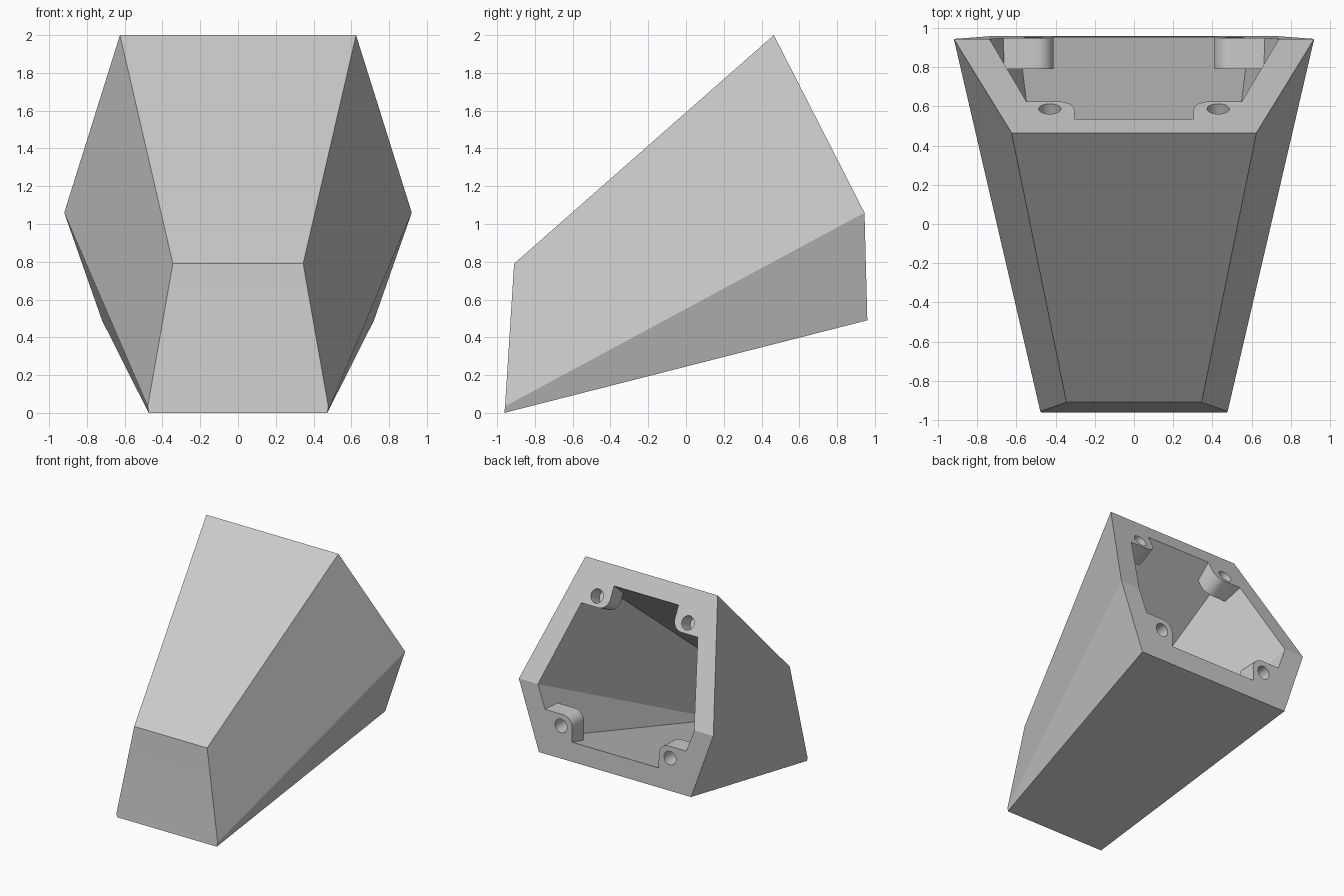
import bpy, bmesh, math
from mathutils import Vector

if "Cube" in bpy.data.objects:
    bpy.data.objects.remove(bpy.data.objects["Cube"])

grey = bpy.data.materials.new("light_grey")
grey.diffuse_color = (0.6, 0.6, 0.6, 1)
grey.use_nodes = True
grey.node_tree.nodes["Principled BSDF"].inputs["Base Color"].default_value = grey.diffuse_color


def make_object(name, bm):
    bmesh.ops.recalc_face_normals(bm, faces=bm.faces)
    mesh = bpy.data.meshes.new(name)
    bm.to_mesh(mesh)
    bm.free()
    mesh.materials.append(grey)
    ob = bpy.data.objects.new(name, mesh)
    bpy.context.collection.objects.link(ob)
    return ob


def loft(name, back, front, extend=0.0):
    """Mirrored six-sided shell from right-hand corners (top, middle, low)."""
    back = [Vector(p) for p in back]
    front = [Vector(p) for p in front]
    back = [b + (b - f) * extend for b, f in zip(back, front)]
    bm = bmesh.new()
    rings = []
    for half in (back, front):
        right = [bm.verts.new(p) for p in half]
        left = [bm.verts.new((-p.x, p.y, p.z)) for p in reversed(half)]
        rings.append(right + left)
    a, b = rings
    for i in range(6):
        j = (i + 1) % 6
        bm.faces.new((a[i], a[j], b[j], b[i]))
    for r in rings:
        bm.faces.new((r[0], r[1], r[4], r[5]))
        bm.faces.new((r[1], r[2], r[3], r[4]))
    return make_object(name, bm)


def prism(name, outline, place, normal, inner, outer):
    """Extrude a (u, v) outline along a face normal."""
    bm = bmesh.new()
    lo = [bm.verts.new(place(u, v) - normal * inner) for u, v in outline]
    hi = [bm.verts.new(place(u, v) + normal * outer) for u, v in outline]
    bm.faces.new(lo)
    bm.faces.new(hi)
    n = len(outline)
    for i in range(n):
        j = (i + 1) % n
        bm.faces.new((lo[i], lo[j], hi[j], hi[i]))
    return make_object(name, bm)


def cut(target, cutter):
    mod = target.modifiers.new("cut", 'BOOLEAN')
    mod.operation = 'DIFFERENCE'
    mod.solver = 'EXACT'
    mod.object = cutter
    bpy.context.view_layer.objects.active = target
    bpy.ops.object.modifier_apply(modifier=mod.name)
    bpy.data.objects.remove(cutter)


# Outer tapered body
body = loft("housing",
            [(0.625, 0.465, 2.0), (0.92, 0.945, 1.06), (0.72, 0.96, 0.49)],
            [(0.345, -0.91, 0.79), (0.478, -0.958, 0.035), (0.473, -0.962, 0)])

# Hollow interior, open at the back
cavity = loft("cavity",
              [(0.497, 0.537, 1.86), (0.74, 0.945, 1.06), (0.59, 0.956, 0.655)],
              [(0.27, -0.80, 0.72), (0.375, -0.83, 0.20), (0.37, -0.83, 0.17)],
              extend=0.05)

# Screw bosses left standing in the cavity corners, each with a blind hole
# (origin, in-face direction, face normal, inner edge, height, hole u, hole v)
faces = [
    (Vector((0, 0.465, 2.0)), Vector((0, 0.48, -0.94)), Vector((0, 0.94, 0.48)),
     0.305, 0.355, 0.43, 0.27),
    (Vector((0, 0.96, 0.49)), Vector((0, -0.015, 0.57)), Vector((0, 0.57, 0.015)),
     0.41, 0.375, 0.515, 0.275),
]
holes = []
r = 0.09
for origin, along, normal, edge, height, hu, hv in faces:
    along.normalize()
    normal.normalize()
    for side in (1, -1):
        def place(u, v):
            return origin + Vector((side * u, 0, 0)) + along * v
        outline = [(1.2, height), (1.2, -0.4), (edge, -0.4)]
        for k in range(9):
            t = math.pi - k * math.pi / 16
            outline.append((edge + r + r * math.cos(t), height - r + r * math.sin(t)))
        cut(cavity, prism("boss", outline, place, normal, 0.16, 0.4))
        circle = [(hu + 0.057 * math.cos(k * math.pi / 12),
                   hv + 0.057 * math.sin(k * math.pi / 12)) for k in range(24)]
        holes.append(prism("screw_hole", circle, place, normal, 0.13, 0.1))

cut(body, cavity)
for hole in holes:
    cut(body, hole)

# Smooth the rounded bosses and holes, keep the flat panels crisp
bpy.ops.object.select_all(action='DESELECT')
body.select_set(True)
bpy.context.view_layer.objects.active = body
bpy.ops.object.shade_smooth_by_angle(angle=math.radians(20))
